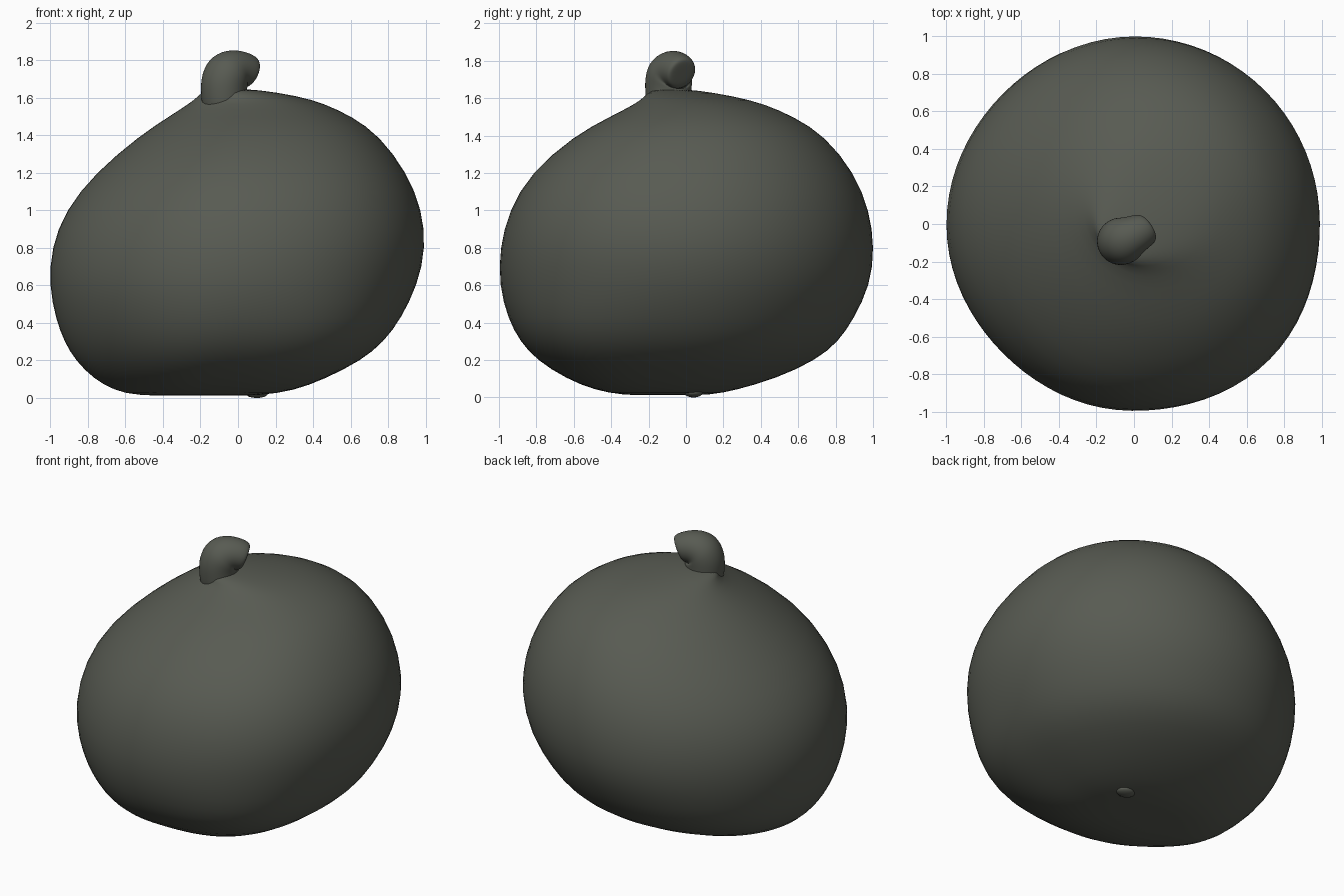
import bpy
import bmesh
from math import cos, sin, pi, radians
from mathutils import Vector

default_cube = bpy.data.objects.get("Cube")
if default_cube:
    bpy.data.objects.remove(default_cube, do_unlink=True)


def make_material(name, colour):
    material = bpy.data.materials.new(name)
    material.use_nodes = True
    material.diffuse_color = colour
    material.node_tree.nodes["Principled BSDF"].inputs["Base Color"].default_value = colour
    return material


rind = make_material("dark grey green", (0.097, 0.104, 0.085, 1))


def loft(name, rings, levels):
    """Skin a list of point rings, close both ends and smooth the surface."""
    bm = bmesh.new()
    loops = [[bm.verts.new(point) for point in ring] for ring in rings]
    for lower, upper in zip(loops, loops[1:]):
        count = len(lower)
        for i in range(count):
            j = (i + 1) % count
            bm.faces.new((lower[i], lower[j], upper[j], upper[i]))
    # Close each end with a fan around its middle
    for loop in (loops[0], loops[-1]):
        middle = bm.verts.new(sum((v.co for v in loop), Vector()) / len(loop))
        for a, b in zip(loop, loop[1:] + loop[:1]):
            bm.faces.new((a, b, middle))
    bmesh.ops.recalc_face_normals(bm, faces=bm.faces)
    for face in bm.faces:
        face.smooth = True
    mesh = bpy.data.meshes.new(name)
    bm.to_mesh(mesh)
    bm.free()
    mesh.materials.append(rind)
    obj = bpy.data.objects.new(name, mesh)
    bpy.context.collection.objects.link(obj)
    subdivision = obj.modifiers.new("smooth surface", 'SUBSURF')
    subdivision.levels = subdivision.render_levels = levels
    return obj


def level_ring(height, left, right, front, back, count=40):
    """Oval cross-section from its extents, swollen or flattened in each quarter."""
    centre = Vector(((left + right) / 2, (front + back) / 2, height))
    half_x, half_y = (right - left) / 2, (back - front) / 2
    low = max(0, 1 - height / 0.6)
    # Back left, back right, front right, front left
    quarters = (0, 0.05 * low - 0.015, -0.02 - 0.04 * low, 0.035 + 0.1 * low)
    points = []
    for i in range(count):
        a = 2 * pi * i / count
        swell = 1 + quarters[4 * i // count] * sin(2 * a) ** 2
        points.append(centre + swell * Vector((half_x * cos(a), half_y * sin(a), 0)))
    return points


def tilted_ring(centre, radius, tilt, count=16):
    """Round stem section whose axis leans from upright toward the hook tip."""
    lean = Vector((0.83, 0.56, 0)).normalized()
    side = Vector((-lean.y, lean.x, 0))
    across = lean * cos(radians(tilt)) - Vector((0, 0, sin(radians(tilt))))
    angles = [2 * pi * i / count for i in range(count)]
    return [Vector(centre) + radius * (across * cos(a) + side * sin(a)) for a in angles]


# Lopsided gourd body: height, then x extents, then y extents
body_profile = [
    (0.012, -0.54, 0.12, -0.34, 0.13),
    (0.04, -0.66, 0.30, -0.49, 0.27),
    (0.1, -0.77, 0.46, -0.64, 0.48),
    (0.2, -0.87, 0.66, -0.80, 0.70),
    (0.3, -0.93, 0.78, -0.89, 0.82),
    (0.42, -0.975, 0.87, -0.955, 0.90),
    (0.6, -1.012, 0.96, -1.003, 0.99),
    (0.8, -1.0, 1.005, -1.0, 1.012),
    (1.0, -0.925, 0.985, -0.95, 0.985),
    (1.2, -0.765, 0.905, -0.835, 0.905),
    (1.4, -0.525, 0.755, -0.60, 0.745),
    (1.5, -0.37, 0.61, -0.41, 0.58),
    (1.57, -0.26, 0.46, -0.27, 0.42),
    (1.61, -0.21, 0.32, -0.22, 0.26),
    (1.645, -0.18, 0.10, -0.19, 0.05),
]
loft("gourd_body", [level_ring(*row) for row in body_profile], 1)

# Short hooked stem: centre, radius, lean in degrees
stem_path = [
    ((-0.07, -0.09, 1.5), 0.12, 0),
    ((-0.075, -0.095, 1.62), 0.125, 0),
    ((-0.075, -0.095, 1.68), 0.13, 15),
    ((-0.055, -0.085, 1.735), 0.13, 40),
    ((-0.02, -0.062, 1.755), 0.115, 70),
    ((0.03, -0.04, 1.75), 0.1, 98),
    ((0.065, -0.022, 1.735), 0.09, 112),
    ((0.072, -0.018, 1.732), 0.07, 112),
]
loft("stem", [tilted_ring(*row) for row in stem_path], 2)

# Small blossom scar underneath
bpy.ops.mesh.primitive_uv_sphere_add(segments=16, ring_count=8, radius=1, location=(0.1, 0.04, 0.025))
scar = bpy.context.object
scar.name = "blossom_scar"
scar.scale = (0.06, 0.05, 0.025)
scar.data.materials.append(rind)
bpy.ops.object.shade_smooth()
